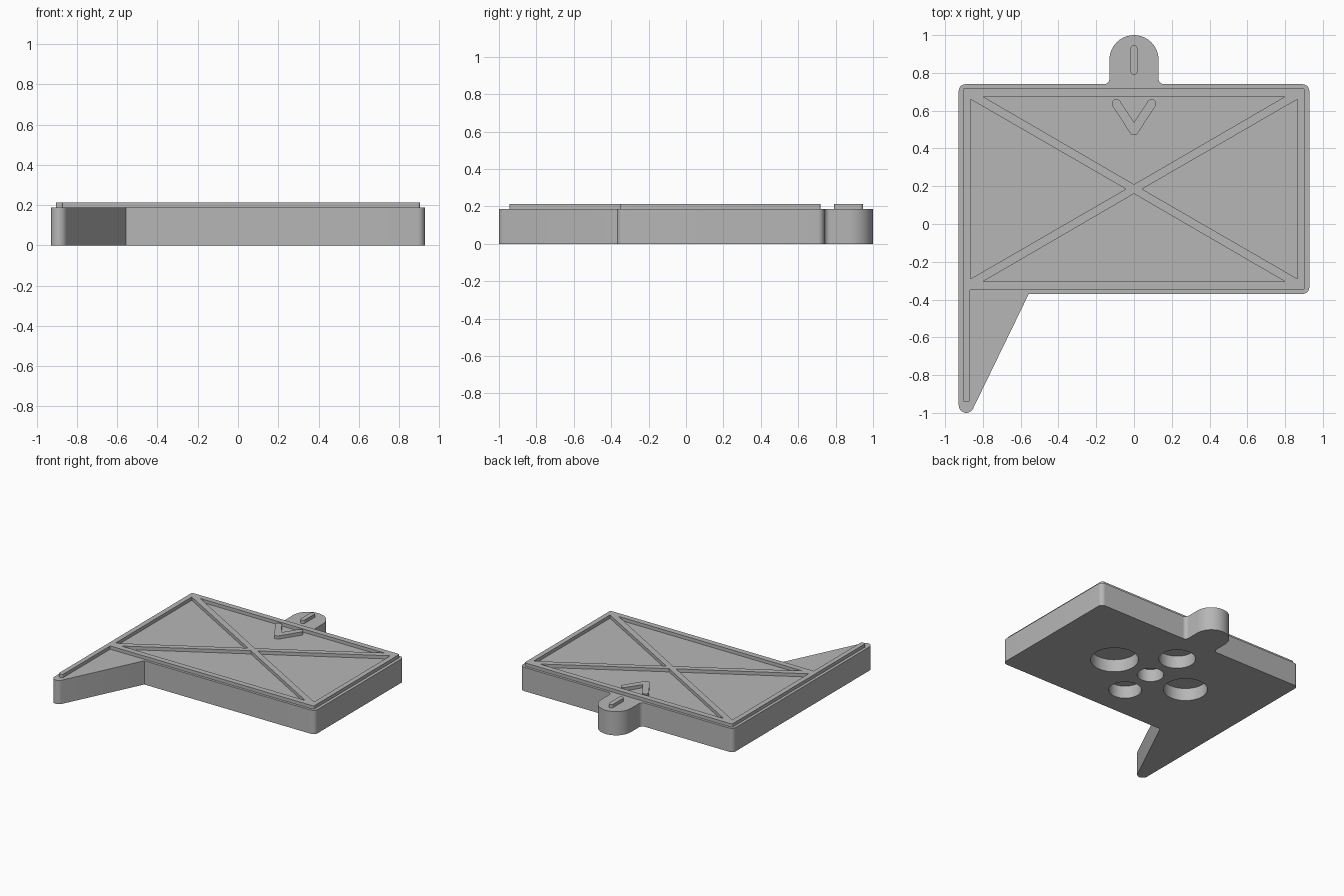
import bpy, bmesh, math
from mathutils import Vector

cube = bpy.data.objects.get("Cube")
if cube:
    bpy.data.objects.remove(cube, do_unlink=True)

BASE, TOP = 0.187, 0.213       # height of the body and of the raised lines
MID = 0.185                    # y of the panel centre

grey = bpy.data.materials.new("plain_grey")
grey.use_nodes = True
grey.diffuse_color = (0.47, 0.47, 0.47, 1)
grey.node_tree.nodes["Principled BSDF"].inputs["Base Color"].default_value = grey.diffuse_color


def fillet(corners, steps=10):
    """Round each (x, y, radius) corner of a closed outline."""
    out = []
    for i, (x, y, r) in enumerate(corners):
        p = Vector((x, y))
        if r == 0:
            out.append(p)
            continue
        a = (Vector(corners[i - 1][:2]) - p).normalized()
        b = (Vector(corners[(i + 1) % len(corners)][:2]) - p).normalized()
        half = a.angle(b) / 2
        centre = p + (a + b).normalized() * (r / math.sin(half))
        reach = r / math.tan(half)
        start, end = p + a * reach - centre, p + b * reach - centre
        sweep = math.pi - 2 * half
        for k in range(steps + 1):
            t = k / steps
            out.append(centre + (start * math.sin((1 - t) * sweep)
                                 + end * math.sin(t * sweep)) / math.sin(sweep))
    return out


def prism(name, outline, z0, z1):
    """Extrude a flat outline from z0 to z1."""
    bm = bmesh.new()
    face = bm.faces.new([bm.verts.new((p[0], p[1], z0)) for p in outline])
    bmesh.ops.remove_doubles(bm, verts=bm.verts[:], dist=0.0005)
    ext = bmesh.ops.extrude_face_region(bm, geom=bm.faces[:], use_keep_orig=True)
    for v in ext["geom"]:
        if isinstance(v, bmesh.types.BMVert):
            v.co.z = z1
    bmesh.ops.recalc_face_normals(bm, faces=bm.faces[:])
    mesh = bpy.data.meshes.new(name)
    bm.to_mesh(mesh)
    bm.free()
    mesh.materials.append(grey)
    ob = bpy.data.objects.new(name, mesh)
    bpy.context.collection.objects.link(ob)
    return ob


def activate(ob):
    bpy.ops.object.select_all(action="DESELECT")
    ob.select_set(True)
    bpy.context.view_layer.objects.active = ob


def cut(ob, cutters):
    """Subtract each cutter, then discard it."""
    activate(ob)
    for c in cutters:
        c.hide_render = True
        mod = ob.modifiers.new("cut", "BOOLEAN")
        mod.operation, mod.solver, mod.object = "DIFFERENCE", "EXACT", c
        bpy.ops.object.modifier_apply(modifier=mod.name)
        bpy.data.objects.remove(c, do_unlink=True)


# Body: panel with a pointed tail and a round hanging tab
W, R = 0.928, 0.035
body = prism("body", fillet([
    (-W, 0.74, R), (-W, -1.134, 0.04), (-0.557, -0.37, 0), (W, -0.37, R),
    (W, 0.74, R), (0.13, 0.74, 0.03), (0.13, 1.0, 0.13),
    (-0.13, 1.0, 0.13), (-0.13, 0.74, 0.03)]), 0, BASE)

# Round pockets in the underside
pockets = [(0.34, 0, 0.173), (-0.33, 0, 0.159), (0, 0.3, 0.133),
           (0, -0.285, 0.118), (0, 0, 0.096)]
turn = [math.tau * k / 48 for k in range(48)]
cut(body, [prism("pocket_cutter", [(x + r * math.cos(t), MID + y + r * math.sin(t))
                                   for t in turn], -0.1, 0.1) for x, y, r in pockets])

# Raised border with crossed diagonals and a tail line
e = 0.012
ridge = prism("raised_frame", fillet([
    (-0.905, 0.72, e), (-0.905, -0.943, e), (-0.868, -0.943, e), (-0.868, -0.35, 0),
    (0.904, -0.35, e), (0.904, 0.72, e)], 5), BASE - 0.004, TOP)
gaps = []
for s in (-1, 1):
    gaps.append([(s * 0.865, MID + 0.475), (s * 0.865, MID - 0.475), (s * 0.043, MID)])
    gaps.append([(-0.80, MID + s * 0.49), (0.80, MID + s * 0.49), (0, MID + s * 0.025)])
cut(ridge, [prism("gap_cutter", g, 0, 1) for g in gaps])

# Raised chevron arrow
w, tip, end = 0.024, Vector((0, 0.494)), Vector((0.093, 0.637))
along = (end - tip).normalized()
side = Vector((along.y, -along.x)) * w
outer, inner = end + along * w + side, end + along * w - side
drop = w / along.x
chevron = prism("chevron", fillet([
    (0, tip.y - drop, w), (*outer, w), (*inner, w), (0, tip.y + drop, 0),
    (-inner.x, inner.y, w), (-outer.x, outer.y, w)]), BASE - 0.004, TOP)

# Raised bar on the tab
b = 0.0185
bar = prism("tab_bar", fillet([(-b, 0.79, b), (b, 0.79, b), (b, 0.947, b), (-b, 0.947, b)]),
            BASE - 0.004, TOP)

for ob in (body, ridge, chevron, bar):
    activate(ob)
    bpy.ops.object.shade_smooth_by_angle(angle=math.radians(30))
